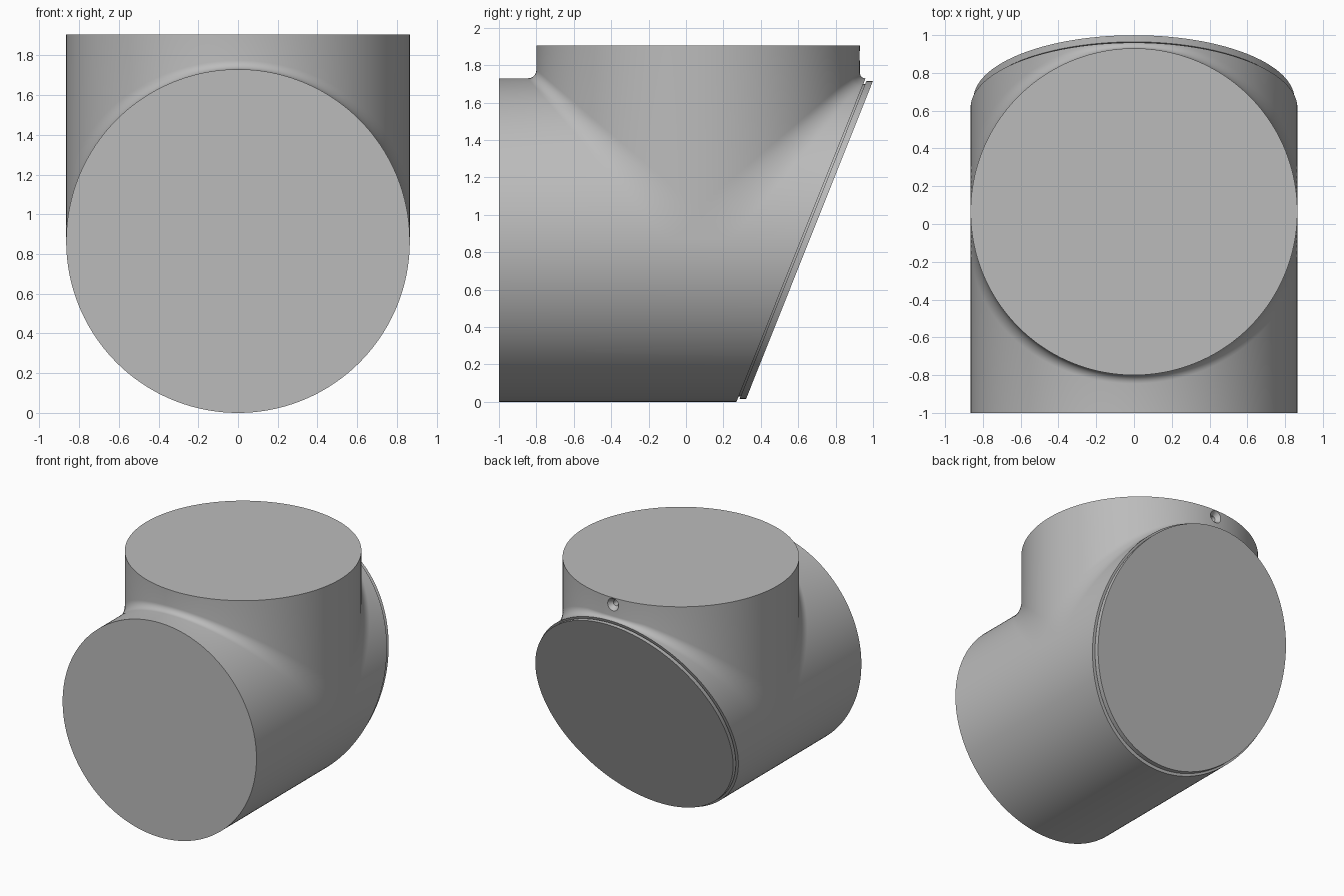
import bpy, bmesh
from math import sin, cos, pi

cube = bpy.data.objects.get("Cube")
if cube:
    bpy.data.objects.remove(cube)

R = 0.865          # radius of both pipes
YC = 0.065         # axis of the upright pipe
TOP = 1.905
SLICES = 144
ARC = 8

grey = bpy.data.materials.new("plain grey")
grey.use_nodes = True
GREY = (0.5, 0.5, 0.5, 1)
grey.diffuse_color = GREY
grey.node_tree.nodes["Principled BSDF"].inputs["Base Color"].default_value = GREY


def slant(z):
    """y of the slanted back opening at height z"""
    return 0.27 + 0.399 * z


def loft(name, loops):
    """Skin closed loops of equal length and cap both ends."""
    bm = bmesh.new()
    rings = [[bm.verts.new(p) for p in loop] for loop in loops]
    n = len(rings[0])
    for a, b in zip(rings, rings[1:]):
        for i in range(n):
            j = (i + 1) % n
            bm.faces.new((a[i], a[j], b[j], b[i]))
    bm.faces.new(rings[0])
    bm.faces.new(rings[-1])
    bmesh.ops.recalc_face_normals(bm, faces=bm.faces)
    mesh = bpy.data.meshes.new(name)
    bm.to_mesh(mesh)
    bm.free()
    mesh.materials.append(grey)
    obj = bpy.data.objects.new(name, mesh)
    bpy.context.collection.objects.link(obj)
    return obj


def smooth(obj):
    bpy.ops.object.select_all(action='DESELECT')
    obj.select_set(True)
    bpy.context.view_layer.objects.active = obj
    bpy.ops.object.shade_smooth_by_angle(angle=pi / 6)


def arc(cy, cz, f, start, end):
    angles = [start + (end - start) * i / ARC for i in range(ARC + 1)]
    return [(cy + f * cos(a), cz + f * sin(a)) for a in angles]


def body_slice(angle):
    """Outline of the branched body in a y-z plane, with filleted corners"""
    x, w = R * cos(angle), R * sin(angle)
    f = 0.045 + 0.13 * (1 - w / R)
    g = min(f, slant(R + w) - YC - w - 0.002)
    low, high = R - w, R + w
    pts = [(slant(low), low), (-1, low), (-1, high)]
    pts += arc(YC - w - f, high + f, f, -pi / 2, 0)
    pts += [(YC - w, TOP), (YC + w, TOP)]
    pts += arc(YC + w + g, high + g, g, pi, 1.5 * pi)
    pts.append((slant(high), high))
    return [(x, y, z) for y, z in pts]


# Branched pipe body
eps = 0.006
body = loft("pipe_body", [body_slice(eps + (pi - 2 * eps) * i / SLICES)
                          for i in range(SLICES + 1)])

# Countersunk screw hole at the back of the upright pipe
hole_profile = [(0.022, 0.85), (0.022, 0.895), (0.03, 0.905), (0.05, 0.93), (0.05, 1.0)]
cutter = loft("hole_cutter", [[(r * cos(a), y, 1.85 + r * sin(a))
                               for a in (2 * pi * i / 32 for i in range(32))]
                              for r, y in hole_profile])
cutter.hide_render = True
cut = body.modifiers.new("screw_hole", 'BOOLEAN')
cut.operation = 'DIFFERENCE'
cut.solver = 'EXACT'
cut.object = cutter
bpy.context.view_layer.objects.active = body
bpy.ops.object.modifier_apply(modifier=cut.name)
bpy.data.objects.remove(cutter)
smooth(body)


# Slanted end plate on a slightly narrower neck
def plate_ring(radius, offset):
    ring = []
    for i in range(SLICES):
        a = 2 * pi * i / SLICES
        z = R + radius * sin(a)
        ring.append((radius * cos(a), slant(z) + offset, z))
    return ring


plate = loft("end_plate", [plate_ring(*s) for s in
                           ((0.835, -0.02), (0.835, 0.01), (0.85, 0.01), (0.85, 0.045))])
smooth(plate)
